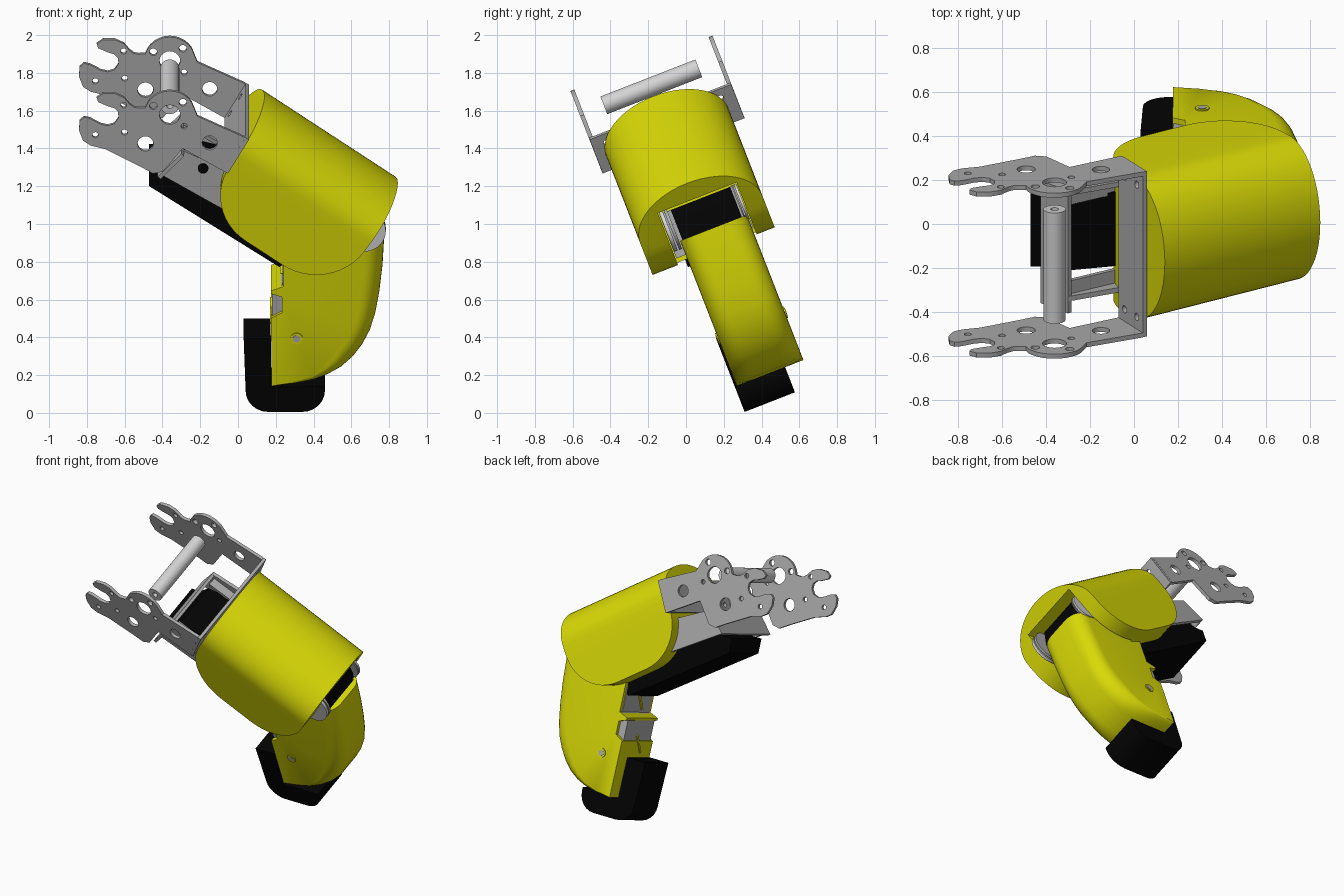
import bpy, bmesh, math
from mathutils import Matrix, Vector

if "Cube" in bpy.data.objects:
    bpy.data.objects.remove(bpy.data.objects["Cube"])

# Parts are drawn as side profiles (x, w), spread along v, then the whole leg is leaned sideways
LEAN = Matrix.Rotation(math.radians(21.3), 4, 'X')
MID = 0.4525  # centre plane of the hip and thigh


def material(name, c):
    m = bpy.data.materials.new(name)
    m.diffuse_color = (*c, 1)
    m.use_nodes = True
    m.node_tree.nodes["Principled BSDF"].inputs["Base Color"].default_value = m.diffuse_color
    return m


YELLOW = material("yellow plastic", (0.70, 0.70, 0.002))
GREY = material("grey metal", (0.42, 0.42, 0.42))
LIGHT = material("light metal", (0.66, 0.66, 0.66))
BLACK = material("black plastic", (0.001, 0.001, 0.001))


def finish(name, bm, mat):
    bmesh.ops.recalc_face_normals(bm, faces=bm.faces[:])
    me = bpy.data.meshes.new(name)
    bm.to_mesh(me)
    bm.free()
    me.materials.append(mat)
    ob = bpy.data.objects.new(name, me)
    bpy.context.collection.objects.link(ob)
    ob.matrix_world = LEAN
    return ob


def loft(name, layers, mat):
    """Skin a stack of side profiles, each given as (v, points)."""
    bm = bmesh.new()
    rings = [[bm.verts.new((x, v, w)) for x, w in pts] for v, pts in layers]
    bm.faces.new(rings[0])
    bm.faces.new(rings[-1])
    n = len(rings[0])
    for a, b in zip(rings, rings[1:]):
        for i in range(n):
            j = (i + 1) % n
            bm.faces.new((a[i], a[j], b[j], b[i]))
    return finish(name, bm, mat)


def prism(name, pts, v1, v2, mat):
    return loft(name, [(v1, pts), (v2, pts)], mat)


def circle(x, w, r, n=24):
    return [(x + r * math.cos(2 * math.pi * i / n), w + r * math.sin(2 * math.pi * i / n)) for i in range(n)]


def cut(ob, cutters):
    bpy.context.view_layer.objects.active = ob
    for c in cutters:
        m = ob.modifiers.new("cut", 'BOOLEAN')
        m.operation, m.solver, m.object = 'DIFFERENCE', 'EXACT', c
        bpy.ops.object.modifier_apply(modifier=m.name)
    for c in cutters:
        bpy.data.objects.remove(c)


# Thigh cover: arched section swept along the thigh, lower corners rounded
TH = math.radians(35)
d, n = Vector((math.cos(TH), -math.sin(TH))), Vector((math.sin(TH), math.cos(TH)))
crest = Vector((0.14, 1.625))
DEPTH, LENGTH, HALF = 0.62, 0.862, 0.347
section = [(HALF * math.cos(math.pi * i / 28), 0.25 * math.sin(math.pi * i / 28) - 0.25) for i in range(29)]
section += [(-HALF, -DEPTH), (HALF, -DEPTH)]
bm = bmesh.new()
rings = []
for s in (0, LENGTH):
    ring = []
    for v, t in section:
        p = crest + d * s + n * t
        ring.append(bm.verts.new((p.x, MID - 0.005 + v, p.y)))
    rings.append(ring)
    bm.faces.new(ring)
k = len(section)
for i in range(k):
    j = (i + 1) % k
    bm.faces.new((rings[0][i], rings[0][j], rings[1][j], rings[1][i]))
low = [bm.edges.get((r[-1], r[-2])) for r in rings]
bmesh.ops.bevel(bm, geom=low, offset=0.31, segments=12, profile=0.5, affect='EDGES')
thigh = finish("thigh_cover", bm, YELLOW)
cut(thigh, [prism("knee_slot", [(0.33, 0.5), (1.0, 0.5), (1.0, 1.04), (0.33, 1.04)], 0.245, 0.692, YELLOW)])

# Knee: motor, bracket behind it and round flanges
prism("knee_motor", [(0.40, 0.74), (0.70, 0.74), (0.725, 0.9), (0.70, 1.03), (0.40, 1.03)], 0.315, 0.652, BLACK)
prism("knee_bracket", [(0.335, 0.78), (0.36, 0.78), (0.36, 1.03), (0.335, 1.03)], 0.25, 0.688, GREY)
for i, (v1, v2, r) in enumerate(((0.252, 0.272, 0.118), (0.28, 0.296, 0.118),
                                 (0.66, 0.668, 0.1), (0.674, 0.688, 0.1))):
    prism(f"knee_flange_{i}", circle(0.665, 0.935, r), v1, v2, LIGHT if i in (0, 3) else GREY)

# Shin cover: curved outer side whose rims round off more towards the knee, notched inner side
outer = [(0.178, 0.035), (0.30, 0.036), (0.40, 0.048), (0.48, 0.075), (0.55, 0.115), (0.61, 0.17), (0.66, 0.24),
         (0.70, 0.32), (0.727, 0.41), (0.748, 0.53), (0.765, 0.68), (0.775, 0.86)]
inner = [(0.45, 0.86), (0.24, 0.80), (0.24, 0.60), (0.175, 0.575), (0.175, 0.56), (0.232, 0.54),
         (0.232, 0.45), (0.175, 0.42)]


def shin_profile(u):
    """Outer side pulled inwards; u is 0 at the face rim and 1 where the rounding ends."""
    pts = []
    for i, (x, w) in enumerate(outer):
        a, b = Vector(outer[max(i - 1, 0)]), Vector(outer[min(i + 1, len(outer) - 1)])
        t = (b - a).normalized()
        e = 0.1 * min(1, i / 5) * (1 - math.sqrt(max(0, 1 - (1 - u) ** 2)))
        pts.append((x - t.y * e, min(w + t.x * e, 0.86)))
    return pts + inner


STEPS = 7
us = [1 - math.cos(math.pi / 2 * i / STEPS) for i in range(STEPS + 1)]
layers = [(0.302 + 0.11 * u, shin_profile(u)) for u in us]
layers += [(0.681 - 0.11 * u, shin_profile(u)) for u in reversed(us)]
shin = loft("shin_cover", layers, YELLOW)
cut(shin, [prism("shin_pocket", [(0.30, 0.72), (0.72, 0.72), (0.735, 0.95), (0.30, 0.95)], 0.345, 0.64, YELLOW)])
prism("shin_frame", [(0.18, 0.05), (0.3, 0.05), (0.3, 0.78), (0.235, 0.78), (0.235, 0.60), (0.18, 0.565)],
      0.328, 0.655, GREY)
for i, (x, w) in enumerate(((0.176, 0.40), (0.231, 0.68))):  # raised slanted ribs on the inner side
    bm = bmesh.new()
    bmesh.ops.create_cube(bm, size=1, matrix=Matrix.Translation((x, 0.47, w))
                          @ Matrix.Rotation(math.radians(-35), 4, 'X') @ Matrix.Diagonal((0.012, 0.016, 0.14, 1)))
    finish(f"shin_rib_{i}", bm, YELLOW)
for side, v in (("front", 0.302), ("back", 0.681)):
    prism(f"shin_screw_ring_{side}", circle(0.31, 0.305, 0.032), v - 0.006, v + 0.006, YELLOW)
    prism(f"shin_screw_{side}", circle(0.31, 0.305, 0.02), v - 0.008, v + 0.008, GREY)

# Foot: L-shaped pad with rounded sole corners
foot = [(0.03, 0.31), (0.04, 0.02)]
for cx, a0 in ((0.16, 180), (0.34, 270)):
    foot += [(cx + 0.12 * math.cos(math.radians(a0 + 15 * i)), 0.012 + 0.12 * math.sin(math.radians(a0 + 15 * i)))
             for i in range(7)]
foot += [(0.46, 0.036), (0.176, 0.034), (0.172, 0.31)]
prism("foot_pad", foot, 0.291, 0.577, BLACK)

# Hip motor under and behind the thigh
prism("hip_motor", [(-0.47, 1.275), (-0.47, 1.175), (0.22, 0.715), (0.32, 0.80), (0.2, 1.2),
                    (-0.05, 1.26), (-0.32, 1.33), (-0.40, 1.275)], 0.29, 0.65, BLACK)

# Motor bracket: two cheeks, ledges and a cross plate
for side, v in (("front", 0.19), ("back", 0.705)):
    prism(f"motor_cheek_{side}", [(-0.30, 1.425), (-0.425, 1.295), (-0.05, 1.07), (0.1, 1.1), (0.06, 1.25)],
          v - 0.012, v + 0.012, GREY)
prism("motor_screw", circle(-0.185, 1.32, 0.028), 0.172, 0.2, BLACK)
prism("motor_cross_plate", [(-0.30, 1.425), (-0.425, 1.295), (-0.41, 1.282), (-0.285, 1.412)], 0.12, 0.70, GREY)
for i, v in enumerate((0.23, 0.67)):
    prism(f"motor_ledge_{i}", [(-0.29, 1.39), (-0.30, 1.37), (0.02, 1.16), (0.03, 1.18)],
          v - 0.035, v + 0.035, GREY)


# Hip fork arms: outline in front-view heights, with round head, forked tip and holes
def lift(pts):
    return [(x, (z - 0.022) / 0.932) for x, z in pts]


head = [(-0.361 + 0.135 * math.cos(math.radians(a)), 1.675 + 0.135 * math.sin(math.radians(a)))
        for a in range(163, 20, -12)]
arm = lift([(-0.784, 1.563), (-0.726, 1.533), (-0.69, 1.525), (-0.655, 1.535), (-0.633, 1.565), (-0.635, 1.598),
            (-0.655, 1.618), (-0.689, 1.628), (-0.74, 1.65), (-0.748, 1.672), (-0.715, 1.695), (-0.652, 1.695),
            (-0.604, 1.674), (-0.575, 1.64), (-0.55, 1.622), (-0.525, 1.618)])
arm += head
arm += lift([(-0.215, 1.575), (-0.15, 1.546), (0.04, 1.461), (-0.071, 1.281), (-0.293, 1.404), (-0.398, 1.281),
             (-0.45, 1.272), (-0.52, 1.31), (-0.70, 1.40), (-0.78, 1.42), (-0.82, 1.445), (-0.842, 1.50),
             (-0.838, 1.55), (-0.815, 1.57)])
holes = [(-0.361, 1.675, 0.055), (-0.49, 1.51, 0.042), (-0.15, 1.515, 0.04), (-0.448, 1.725, 0.02),
         (-0.292, 1.745, 0.02), (-0.285, 1.61, 0.016), (-0.755, 1.56, 0.016), (-0.60, 1.575, 0.016),
         (-0.605, 1.73, 0.016)]
for side, v in (("front", 0.06), ("back", 0.845)):
    ob = prism(f"fork_arm_{side}", arm, v - 0.011, v + 0.011, GREY)
    cut(ob, [prism("hole", circle(x, w, r, 20), v - 0.1, v + 0.1, GREY) for x, w, r in holes])

# Back plate joining the arms, with bolt holes
plate = prism("fork_back_plate", [(0.04, 1.543), (-0.071, 1.351), (-0.053, 1.341), (0.058, 1.533)], 0.05, 0.855, GREY)
bolts = []
for v in (0.13, 0.775):
    for f in (0.25, 0.75):
        bm = bmesh.new()
        at = Vector((0.049 - 0.111 * f, v, 1.538 - 0.192 * f))
        bmesh.ops.create_cone(bm, cap_ends=True, segments=14, radius1=0.018, radius2=0.018, depth=0.2,
                              matrix=Matrix.Translation(at) @ Matrix.Rotation(math.radians(120), 4, 'Y'))
        bolts.append(finish("bolt_hole", bm, GREY))
cut(plate, bolts)

# Hip axle
axle = prism("hip_axle", circle(-0.361, 1.675, 0.05, 32), 0.186, 0.726, LIGHT)
cut(axle, [prism("axle_bore", circle(-0.361, 1.675, 0.018, 16), v - 0.06, v + 0.06, GREY) for v in (0.186, 0.726)])

# Smooth curved surfaces, keep edges crisp
bpy.ops.object.select_all(action='DESELECT')
for ob in bpy.context.scene.objects:
    ob.select_set(True)
    bpy.context.view_layer.objects.active = ob
bpy.ops.object.shade_smooth_by_angle(angle=math.radians(30))
